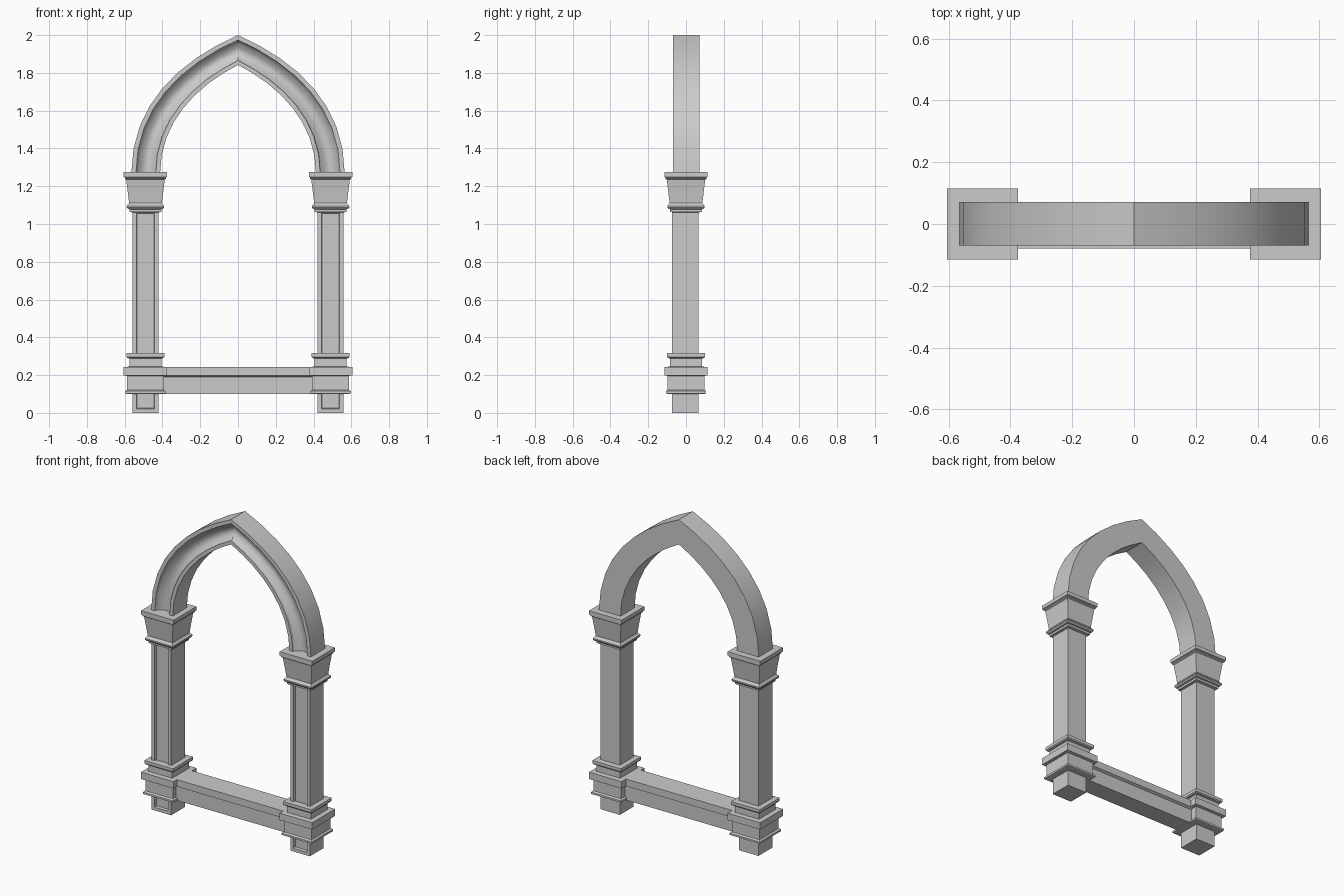
import bpy, bmesh, math
from mathutils import Vector

if "Cube" in bpy.data.objects:
    bpy.data.objects.remove(bpy.data.objects["Cube"])

CX = 0.49  # column centre line


def finish(name, bm, smooth=False):
    bmesh.ops.remove_doubles(bm, verts=bm.verts, dist=1e-5)
    bmesh.ops.recalc_face_normals(bm, faces=bm.faces)
    me = bpy.data.meshes.new(name)
    bm.to_mesh(me)
    bm.free()
    ob = bpy.data.objects.new(name, me)
    bpy.context.collection.objects.link(ob)
    if smooth:
        bpy.context.view_layer.objects.active = ob
        ob.select_set(True)
        bpy.ops.object.shade_smooth_by_angle(angle=math.radians(30))
        ob.select_set(False)
    return ob


def bridge(bm, rings, caps=True):
    vs = [[bm.verts.new(p) for p in r] for r in rings]
    n = len(vs[0])
    for a, b in zip(vs, vs[1:]):
        for i in range(n):
            j = (i + 1) % n
            bm.faces.new((a[i], a[j], b[j], b[i]))
    if caps:
        bm.faces.new(vs[0])
        bm.faces.new(vs[-1])


def square_stack(name, cx, profile):
    # square moulding: profile of (half width, z)
    bm = bmesh.new()
    bridge(bm, [[(cx + sx * h, sy * h, z) for sx, sy in
                 ((-1, -1), (1, -1), (1, 1), (-1, 1))] for h, z in profile])
    return finish(name, bm)


def shaft(name, cx):
    # square post with a sunk panel in the front face
    bm = bmesh.new()
    x0, x1, y0, y1, z0, z1 = cx - .069, cx + .069, -.073, .066, 0, 1.08

    def rect(m, y):
        return [(x0 + m, y, z0 + m), (x1 - m, y, z0 + m),
                (x1 - m, y, z1 - m), (x0 + m, y, z1 - m)]
    bridge(bm, [rect(0, y1), rect(0, y0), rect(.021, y0), rect(.025, y0 + .014)])
    return finish(name, bm)


def bezier(p, t):
    a, b, c, d = (Vector(q) for q in p)
    s = 1 - t
    return a * s**3 + b * 3 * s * s * t + c * 3 * s * t * t + d * t**3


BASE = [(.095, .10), (.107, .103), (.107, .115), (.097, .122), (.097, .196),
        (.115, .199), (.115, .243), (.084, .245), (.084, .288),
        (.096, .291), (.101, .297), (.101, .316), (.072, .318)]
CAPITAL = [(.072, 1.062), (.084, 1.064), (.084, 1.078), (.093, 1.080),
           (.099, 1.088), (.099, 1.096), (.091, 1.105), (.087, 1.112),
           (.092, 1.155), (.102, 1.235), (.109, 1.240), (.109, 1.247),
           (.115, 1.250), (.115, 1.274)]

for side, s in (("left", -1), ("right", 1)):
    shaft(side + "_column_shaft", s * CX)
    square_stack(side + "_column_base", s * CX, BASE)
    square_stack(side + "_column_capital", s * CX, CAPITAL)

# pointed arch: section swept between an inner and an outer curve
outer = [(.565, 1.265), (.565, 1.635), (.31, 1.864), (0, 2.0)]
inner = [(.413, 1.265), (.413, 1.54), (.22, 1.73), (0, 1.842)]
section = [(0, .072), (0, -.07), (.15, -.07), (.17, -.058)]
for k in range(1, 8):
    u = k / 8
    section.append((.17 + .64 * u, -.058 + .028 * math.sin(math.pi * u)))
section += [(.81, -.058), (.84, -.07), (1, -.07), (1, .072)]

path = [(1, i / 8) for i in range(9)] + [(-1, i / 8) for i in range(7, -1, -1)]
rings = []
for sx, t in path:
    a, b = bezier(inner, t), bezier(outer, t)
    rings.append([(sx * a.lerp(b, f).x, y, a.lerp(b, f).y) for f, y in section])
bm = bmesh.new()
bridge(bm, rings)
finish("pointed_arch", bm, smooth=True)

# sill beam with a projecting top band
bm = bmesh.new()
sill = [(-.062, .10), (-.062, .19), (-.08, .198), (-.08, .243),
        (.07, .243), (.07, .198), (.055, .19), (.055, .10)]
bridge(bm, [[(x, y, z) for y, z in sill] for x in (-.42, .42)])
finish("sill", bm)
